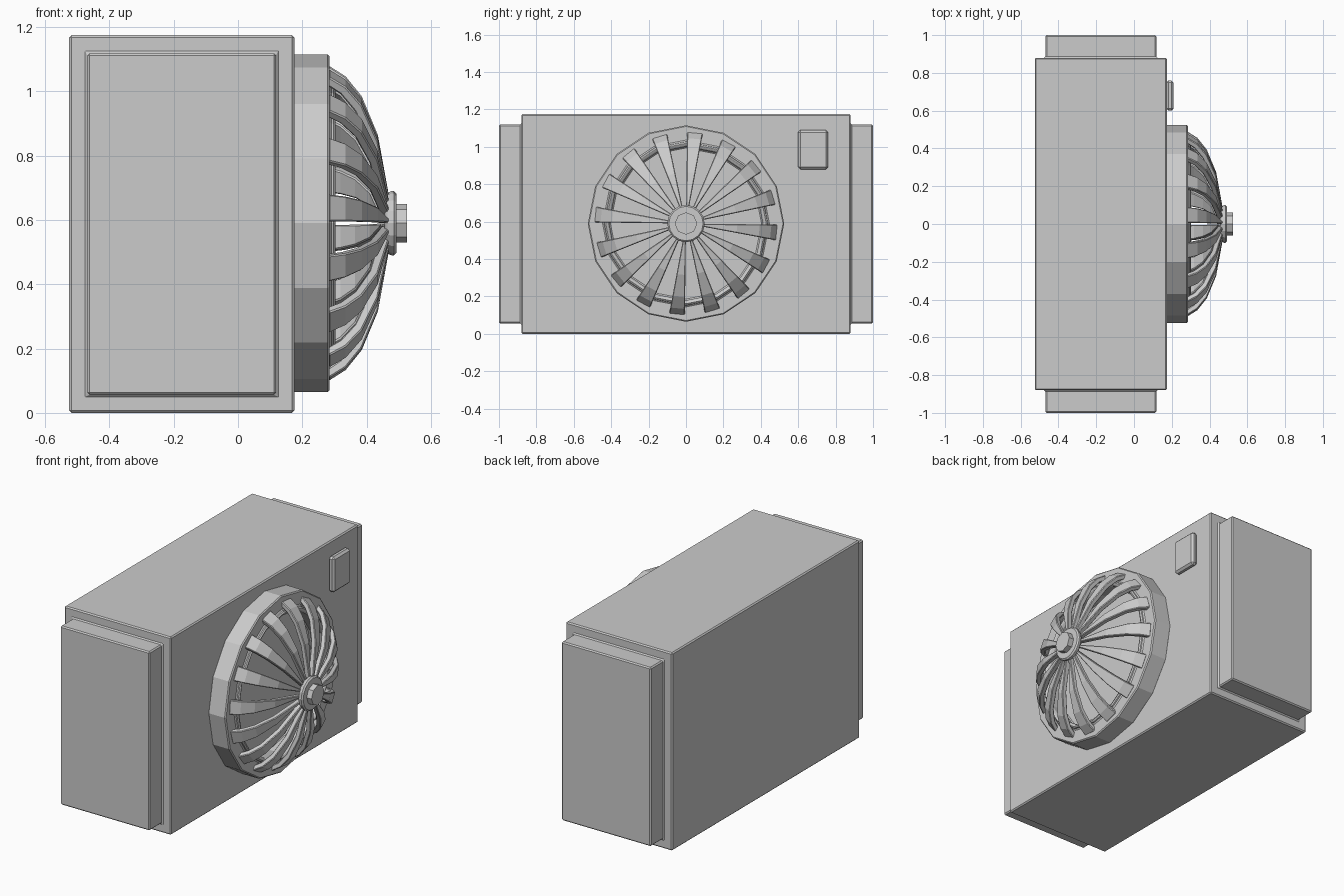
import bpy, bmesh
from math import cos, sin, tau
from mathutils import Vector

if "Cube" in bpy.data.objects:
    bpy.data.objects.remove(bpy.data.objects["Cube"])

AXIS_Z = 0.59  # height of the fan axis


def finish(name, bm, bevel=0.0):
    bmesh.ops.recalc_face_normals(bm, faces=bm.faces)
    mesh = bpy.data.meshes.new(name)
    bm.to_mesh(mesh)
    bm.free()
    ob = bpy.data.objects.new(name, mesh)
    bpy.context.collection.objects.link(ob)
    if bevel:
        mod = ob.modifiers.new("Bevel", 'BEVEL')
        mod.width = bevel
        mod.segments = 1
        mod.limit_method = 'ANGLE'
        mod.angle_limit = 0.7
    return ob


def box_bm(lo, hi):
    bm = bmesh.new()
    bmesh.ops.create_cube(bm, size=1)
    lo, hi = Vector(lo), Vector(hi)
    for v in bm.verts:
        v.co = (lo + hi) / 2 + v.co * (hi - lo)
    return bm


def polar(x, r, a):
    return (x, r * sin(a), AXIS_Z + r * cos(a))


def lathe(name, profile, sides, bevel, closed=False):
    """Revolve (x, radius) points about the fan axis."""
    bm = bmesh.new()
    loops = [[bm.verts.new(polar(x, r, tau * i / sides)) for i in range(sides)]
             for x, r in profile]
    pairs = list(zip(loops, loops[1:]))
    for p, q in pairs:
        for i in range(sides):
            j = (i + 1) % sides
            bm.faces.new((p[i], p[j], q[j], q[i]))
    bm.faces.new(loops[0])
    bm.faces.new(loops[-1])
    return finish(name, bm, bevel)


# Cabinet with a raised panel extruded from each end
bm = box_bm((-0.525, -0.88, 0), (0.175, 0.88, 1.175))
for side in (-1, 1):
    bm.normal_update()
    face = max(bm.faces, key=lambda f: f.calc_center_median().y * side)
    bmesh.ops.inset_region(bm, faces=[face], thickness=0.08)
    new = bmesh.ops.extrude_face_region(bm, geom=[face])["geom"]
    bmesh.ops.delete(bm, geom=[face], context='FACES_ONLY')
    bmesh.ops.translate(bm, vec=(0, 0.12 * side, 0),
                        verts=[g for g in new if isinstance(g, bmesh.types.BMVert)])
finish("cabinet", bm, 0.007)

# Control plate
finish("control_plate", box_bm((0.17, 0.60, 0.88), (0.21, 0.76, 1.09)), 0.012)

# Fan housing ring with a raised inner lip and a recessed back
lathe("fan_housing",
      [(0.17, 0.525), (0.285, 0.525), (0.285, 0.44), (0.303, 0.435),
       (0.303, 0.42), (0.285, 0.41), (0.20, 0.41)], 16, 0.006)

# Domed guard: 16 wedge-shaped bars with thickness
profile = [(0.283, 0.49), (0.335, 0.457), (0.385, 0.395),
           (0.435, 0.275), (0.467, 0.10), (0.474, 0.05)]
bm = bmesh.new()
for k in range(16):
    a0 = tau * k / 16 + 0.012
    a1 = tau * (k + 0.5) / 16 - 0.012
    rings = []
    for x, r in profile:
        n = Vector((x - 0.16, r * 0.6)).normalized() * 0.03
        xi, ri = max(x - n.x, 0.275), r - n.y
        rings.append([bm.verts.new(polar(*p)) for p in
                      ((x, r, a0), (x, r, a1), (xi, ri, a1), (xi, ri, a0))])
    for p, q in zip(rings, rings[1:]):
        for i in range(4):
            j = (i + 1) % 4
            bm.faces.new((p[i], p[j], q[j], q[i]))
    bm.faces.new(rings[0])
    bm.faces.new(rings[-1])
finish("guard_bars", bm, 0.004)

# Hub disc and cap
lathe("hub_disc", [(0.455, 0.085), (0.47, 0.10), (0.493, 0.10)], 16, 0.008)
lathe("hub_cap", [(0.48, 0.06), (0.525, 0.06)], 8, 0.0)
